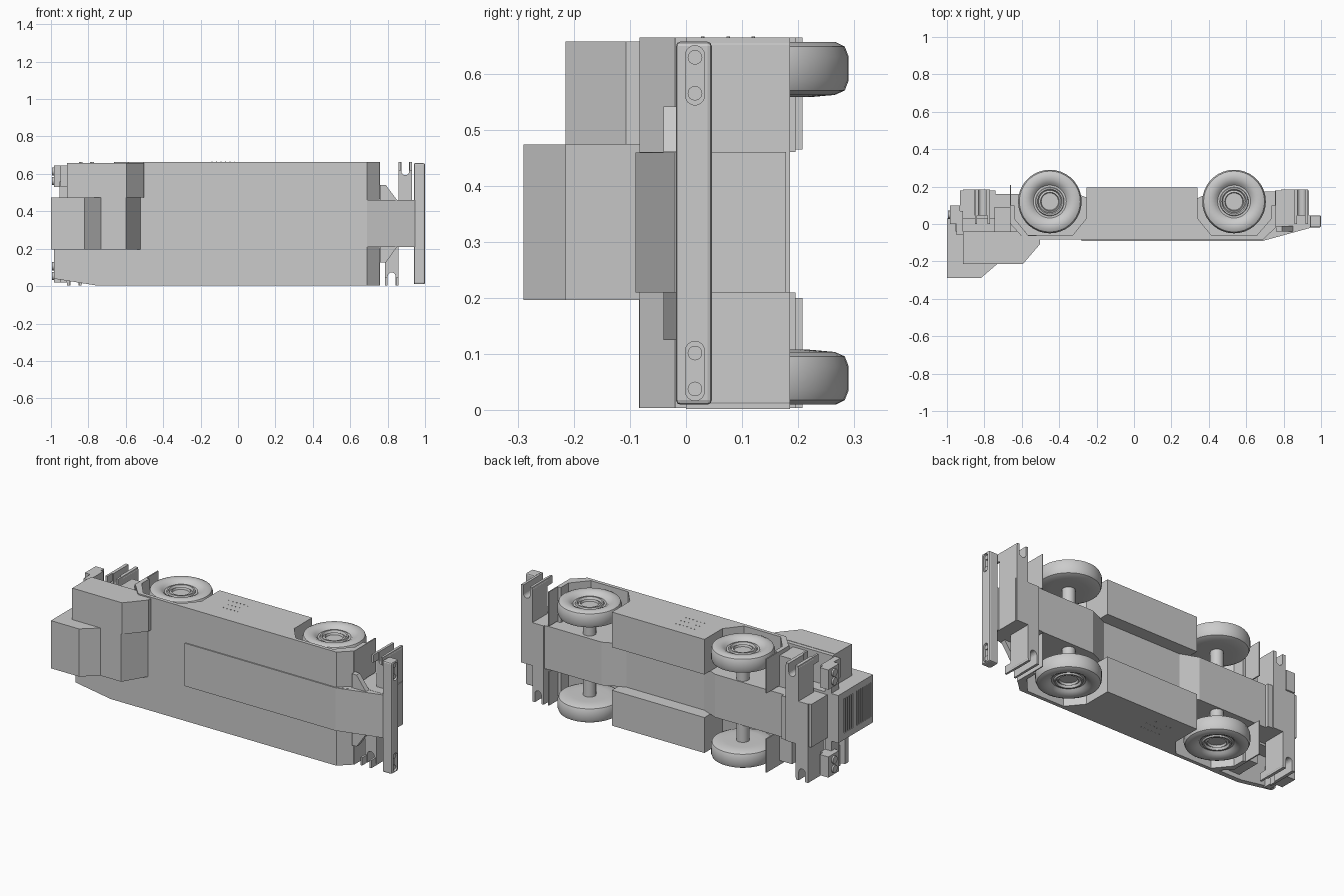
import bpy, bmesh, math
from mathutils import Vector, Matrix

if "Cube" in bpy.data.objects:
    bpy.data.objects.remove(bpy.data.objects["Cube"])


def add_mesh(name, bm):
    bmesh.ops.recalc_face_normals(bm, faces=bm.faces)
    me = bpy.data.meshes.new(name)
    bm.to_mesh(me)
    bm.free()
    ob = bpy.data.objects.new(name, me)
    bpy.context.collection.objects.link(ob)
    return ob


def prism(name, pts, axis, a, b):
    """Extrude a profile: axis 'z' takes (x, y) points, axis 'y' takes (x, z)."""
    bm = bmesh.new()
    co = [(u, v, a) if axis == 'z' else (u, a, v) for u, v in pts]
    face = bm.faces.new([bm.verts.new(c) for c in co])
    new = bmesh.ops.extrude_face_region(bm, geom=[face])['geom']
    d = Vector((0, 0, b - a)) if axis == 'z' else Vector((0, b - a, 0))
    bmesh.ops.translate(bm, vec=d, verts=[g for g in new if isinstance(g, bmesh.types.BMVert)])
    return add_mesh(name, bm)


def box(name, x0, x1, y0, y1, z0, z1):
    return prism(name, [(x0, y0), (x1, y0), (x1, y1), (x0, y1)], 'z', z0, z1)


def smooth(ob, angle=35):
    bpy.ops.object.select_all(action='DESELECT')
    ob.select_set(True)
    bpy.context.view_layer.objects.active = ob
    bpy.ops.object.shade_smooth_by_angle(angle=math.radians(angle))


def cylinder(name, loc, r, depth, axis, seg=16):
    bm = bmesh.new()
    rot = Matrix.Rotation(math.pi / 2, 4, 'Y') if axis == 'x' else Matrix()
    bmesh.ops.create_cone(bm, cap_ends=True, segments=seg, radius1=r, radius2=r,
                          depth=depth, matrix=Matrix.Translation(loc) @ rot)
    ob = add_mesh(name, bm)
    smooth(ob)
    return ob


def cut(target, cutter):
    m = target.modifiers.new('cut', 'BOOLEAN')
    m.operation, m.object, m.solver = 'DIFFERENCE', cutter, 'EXACT'
    cutter.hide_render = True
    cutter.hide_viewport = True


def lathe(name, prof, cx, cy, z, sign, seg=36):
    """Revolve (radius, height) points about a z-parallel axle."""
    bm = bmesh.new()
    rings = []
    for r, h in prof:
        rings.append([bm.verts.new((cx + r * math.cos(2 * math.pi * i / seg),
                                    cy + r * math.sin(2 * math.pi * i / seg), z + sign * h))
                      for i in range(seg)])
    for p, q in zip(rings, rings[1:]):
        for i in range(seg):
            j = (i + 1) % seg
            bm.faces.new((p[i], p[j], q[j], q[i]))
    bm.faces.new(rings[0])
    bm.faces.new(rings[-1])
    ob = add_mesh(name, bm)
    smooth(ob)


MID = 0.333  # centre plane of the vehicle, which lies on its side

# Side bodies with wheel arches
side = [(-.585, -.083), (.69, -.083), (.757, -.02), (.757, .1), (.735, .1), (.735, .03),
        (.655, -.062), (.415, -.062), (.34, .03), (.34, .195), (-.255, .195), (-.255, .03),
        (-.33, -.062), (-.565, -.062), (-.64, .03), (-.64, .1), (-.66, .1), (-.66, 0)]
prism('left_side_body', side, 'z', .004, .21)
prism('right_side_body', side, 'z', .46, .664)

# Central spine, shallower between the wheels
prism('chassis_spine', [(-.74, -.083), (.7, -.083), (.76, -.06), (.76, .175), (.42, .175), (.3, .12),
                        (-.2, .12), (-.3, .16), (-.74, .16)], 'z', .21, .46)
# Raised boom tray with sloping nose
prism('top_tray', [(-.28, -.09), (.69, -.09), (.945, -.02), (.945, .045), (.7, .045), (.69, -.07),
                   (-.28, -.07)], 'z', .21, .459)

# Wheels
tyre = [(.03, .095), (.1, .098), (.145, .094), (.163, .086), (.17, .068), (.17, .026), (.163, .008),
        (.147, .0), (.12, .0), (.1, .01), (.088, .022), (.077, .022), (.074, .014), (.066, .014),
        (.06, .026), (.054, .022), (.05, .02), (.046, .032)]
for cx in (-.45, .535):
    for side_name, z, s in (('left', .01, 1), ('right', .656, -1)):
        lathe(side_name + '_wheel', tyre, cx, .12, z, s)
    cylinder('axle', (cx, .12, MID), .035, .5, 'z')

# Mud flaps
for z0, z1 in ((.004, .2), (.465, .664)):
    box('rear_mud_flap', -.664, -.657, 0, .208, z0, z1)
    box('front_mud_flap', .754, .76, -.02, .18, z0, z1)


# Outriggers: two opposed beams side by side, each with a notched leg end
def outrigger(x0, x1, end, inner):
    d = 1 if end > inner else -1
    c, r = (x0 + x1) / 2, .021
    base = end - d * .05
    notch = [(c + r * math.cos(t), base - d * r * math.sin(t))
             for t in [math.pi * i / 10 for i in range(11)]]
    pts = [(x0, inner), (x1, inner), (x1, end - d * .012), (x1 - .008, end), (c + r, end)]
    pts += notch + [(c - r, end), (x0 + .008, end), (x0, end - d * .012)]
    prism('outrigger_beam', pts, 'y', .045, .185)
    # flanges at the leg tip
    for x in (x0 + .007, x1 - .007):
        box('leg_flange', x - .006, x + .006, .0, .185, end - d * .045, end)


outrigger(.785, .858, .002, .46)
outrigger(.858, .931, .664, .21)
outrigger(-.915, -.835, .002, .46)
outrigger(-.852, -.77, .664, .21)
box('front_outrigger_case', .76, .935, -.01, .178, .21, .46)
box('rear_outrigger_case', -.93, -.74, -.08, .178, .21, .46)

# Nose gussets
for z0, z1 in ((.21, .125), (.46, .541)):
    prism('nose_gusset', [(.76, z0), (.76, z1), (.79, z1), (.85, z0)], 'y', -.04, -.01)

# Front bumper with lamp recesses
bumper = box('front_bumper', .94, 1, -.018, .046, .01, .657)
bev = bumper.modifiers.new('bevel', 'BEVEL')
bev.width, bev.segments = .008, 2
for zc in (.07, .597):
    pill = [(.016 + .017 * math.cos(t), zc + (.036 if t < math.pi else -.036) + .017 * math.sin(t))
            for t in [2 * math.pi * (i + .5) / 20 for i in range(20)]]
    bm = bmesh.new()
    f = bm.faces.new([bm.verts.new((.985, y, z)) for y, z in pill])
    g = bmesh.ops.extrude_face_region(bm, geom=[f])['geom']
    bmesh.ops.translate(bm, vec=(.05, 0, 0), verts=[v for v in g if isinstance(v, bmesh.types.BMVert)])
    cut(bumper, add_mesh('lamp_recess_cutter', bm))
    for dz in (-.032, .032):
        cylinder('head_lamp', (.987, .016, zc + dz), .013, .014, 'x')

# Rear deck, tapered at the outer corner
prism('rear_deck', [(-.985, .2), (-.985, .04), (-.76, .004), (-.58, .004), (-.58, .2)],
      'y', -.084, -.055)
box('rear_right_deck', -.915, -.58, -.07, -.04, .46, .655)
for z0, z1 in ((.03, .21), (.46, .64)):
    box('rear_step', -.745, -.66, -.06, .09, z0, z1)

# Tall engine housing with cooling slots in the rear face
tall = prism('engine_housing', [(-1, .03), (-1, -.29), (-.82, -.29), (-.73, -.213), (-.73, .03)],
             'z', .197, .474)
bm = bmesh.new()
for y in [-.268 + .018 * i for i in range(8)] + [-.1 + .018 * i for i in range(5)]:
    bmesh.ops.create_cube(bm, size=1, matrix=Matrix.Translation((-1, y, .335))
                          @ Matrix.Diagonal((.024, .009, .2, 1)))
cut(tall, add_mesh('slot_cutter', bm))

# Lower hood and operator cab beside it
prism('sloped_hood', [(-.9, -.06), (-.9, -.215), (-.6, -.215), (-.522, -.083), (-.522, -.06)],
      'z', .197, .476)
prism('cab', [(-.915, -.063), (-.915, -.215), (-.595, -.215), (-.502, -.107), (-.502, -.063)],
      'z', .474, .657)

# Tail lamp housings
for z0, z1 in ((.02, .14), (.53, .645)):
    box('tail_lamp_housing', -.985, -.93, 0, .1, z0, z1)
    for t in (.28, .72):
        cylinder('tail_lamp', (-.987, .05, z0 + t * (z1 - z0)), .022, .014, 'x')
    box('tail_bracket', -.95, -.915, -.06, .07, z0, z1)
box('tail_cross_bar', -.955, -.915, -.04, .03, .1, .56)

# Rivet rows on the side skins
for z in (.004, .664):
    for row in (.03, .075, .12):
        for i in range(6):
            cylinder('rivet', (-.14 + i * .024, row, z), .003, .004, 'z', 6)
